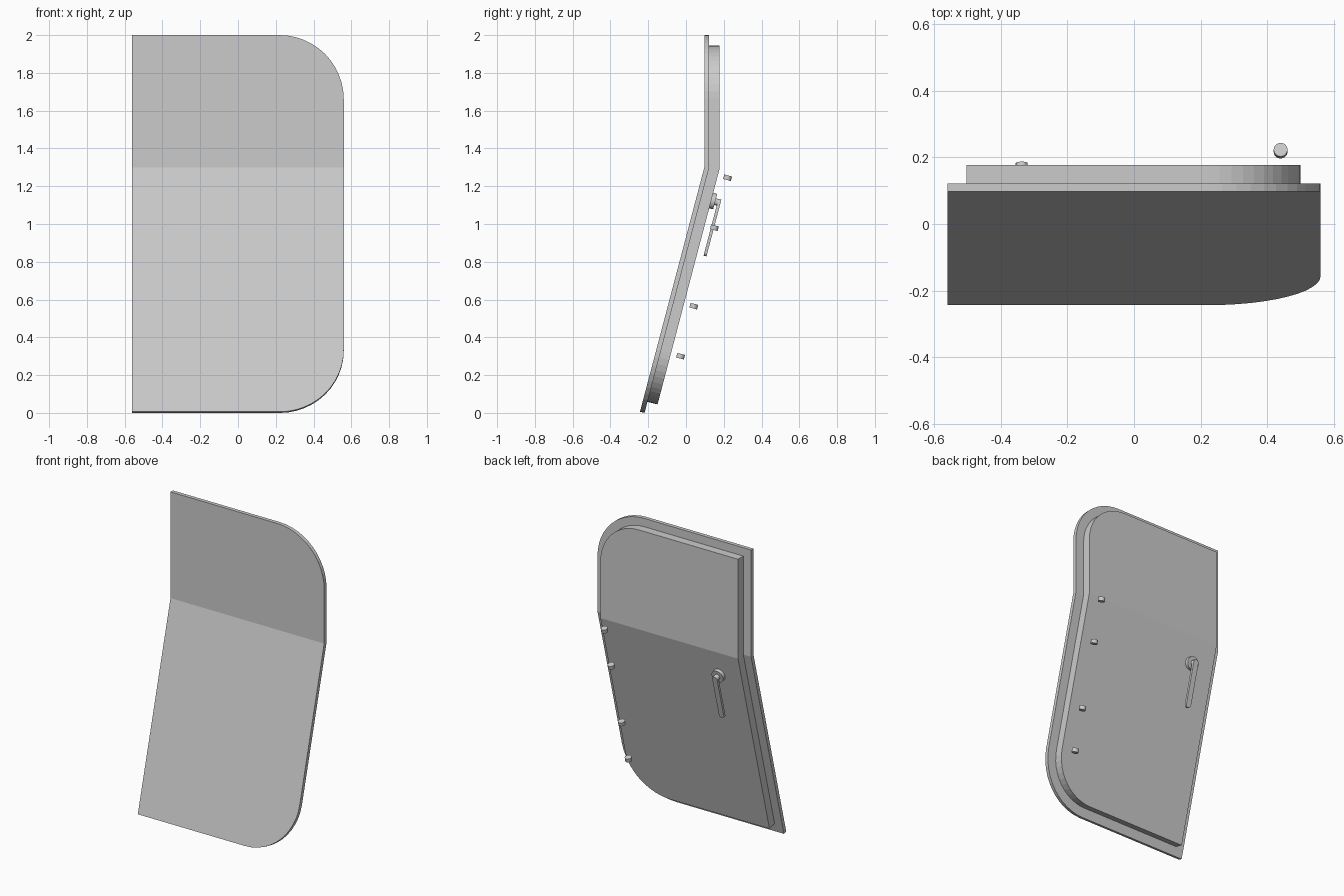
import bpy, bmesh
from math import sin, cos, tan, pi, radians

if "Cube" in bpy.data.objects:
    bpy.data.objects.remove(bpy.data.objects["Cube"])

A = radians(14.75)          # lean of the lower half
YB, ZB = 0.097, 1.30        # front edge of the bend


def lower(x, s, d):
    """Sheet coords (along slope s, depth d) to world on the leaning half."""
    return (x, YB + s * sin(A) + d * cos(A), ZB + s * cos(A) - d * sin(A))


def bent(x, s, d):
    """Same sheet coords, folded upright above s = 0 with a mitred bend."""
    if s > 1e-6:
        return (x, YB + d, ZB + s)
    if s > -1e-6:
        return (x, YB + d, ZB - d * tan(A / 2))
    return lower(x, s, d)


def arc(cx, cy, r, a0, a1, n):
    return [(cx + r * cos(a0 + (a1 - a0) * i / n),
             cy + r * sin(a0 + (a1 - a0) * i / n)) for i in range(n + 1)]


def prism(name, pts, at_bottom, at_top, split=None, smooth=False):
    """Extrude an outline; split lists index loops for caps that fold."""
    bm = bmesh.new()
    n = len(pts)
    lo = [bm.verts.new(at_bottom(*p)) for p in pts]
    hi = [bm.verts.new(at_top(*p)) for p in pts]
    for loop in split or [list(range(n))]:
        bm.faces.new([lo[i] for i in reversed(loop)])
        bm.faces.new([hi[i] for i in loop])
    for i in range(n):
        j = (i + 1) % n
        bm.faces.new((lo[i], lo[j], hi[j], hi[i]))
    bmesh.ops.recalc_face_normals(bm, faces=bm.faces)
    me = bpy.data.meshes.new(name)
    bm.to_mesh(me)
    bm.free()
    ob = bpy.data.objects.new(name, me)
    bpy.context.collection.objects.link(ob)
    if smooth:
        bpy.ops.object.select_all(action='DESELECT')
        ob.select_set(True)
        bpy.context.view_layer.objects.active = ob
        bpy.ops.object.shade_smooth_by_angle(angle=radians(35))
    return ob


def panel(name, x0, x1, s0, s1, r, d0, d1, n=12):
    """Folded sheet with two rounded corners on the hinge side."""
    low = [(x0, 0), (x0, s0)] + arc(x1 - r, s0 + r, r, -pi / 2, 0, n)
    top = [(x1, 0)] + arc(x1 - r, s1 - r, r, 0, pi / 2, n) + [(x0, s1)]
    k = len(low)
    total = k + len(top)
    loops = [list(range(k + 1)), list(range(k, total)) + [0]]
    prism(name, low + top, lambda x, s: bent(x, s, d0),
          lambda x, s: bent(x, s, d1), loops)


def slab(name, pts, d0, d1, smooth=True):
    return prism(name, pts, lambda x, s: lower(x, s, d0),
                 lambda x, s: lower(x, s, d1), smooth=smooth)


def circle(x, s, r, n=24):
    return arc(x, s, r, 0, 2 * pi, n)[:-1]


# Door skin and inner panel
panel("door_skin", -0.56, 0.56, -1.338, 0.70, 0.34, 0.0, 0.025)
panel("inner_panel", -0.503, 0.50, -1.277, 0.645, 0.28, 0.025, 0.08)

# Hinge pins standing off the inner face
for i, s in enumerate((-0.022, -0.296, -0.725, -0.999)):
    prism(f"hinge_pin_{i + 1}", circle(0.44, 0.133, 0.021, 16),
          lambda x, d: lower(x, s - 0.0125, d),
          lambda x, d: lower(x, s + 0.0125, d), smooth=True)

# Handle: base disc, spindle and lever
HX, HS = -0.337, -0.161
slab("handle_base", circle(HX, HS, 0.042), 0.075, 0.102)
slab("handle_spindle", circle(HX, HS, 0.018, 16), 0.10, 0.118)
lever = arc(HX, HS, 0.018, 0, pi, 8) + arc(HX, HS - 0.274, 0.018, pi, 2 * pi, 8)
slab("handle_lever", lever, 0.115, 0.131)
